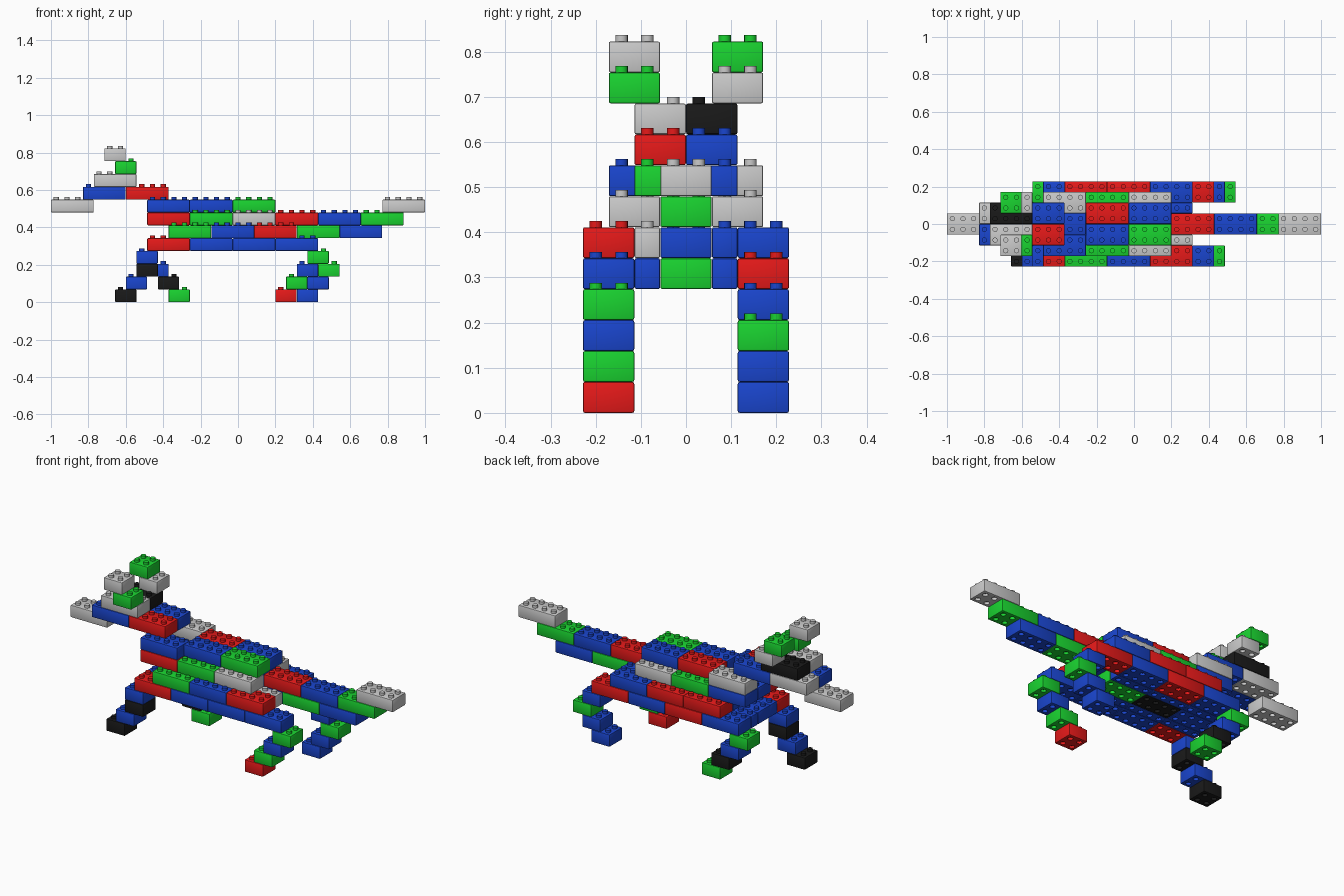
import bpy, bmesh
from math import radians
from mathutils import Matrix

if "Cube" in bpy.data.objects:
    bpy.data.objects.remove(bpy.data.objects["Cube"])

P, H = 2 / 35, 2 / 35 * 1.2          # stud pitch and brick height
STUD_R, STUD_H = 0.0138, 0.0140
COLOURS = {'red': (0.8, 0.01, 0.01, 1), 'blue': (0.01, 0.06, 0.62, 1),
           'green': (0.01, 0.66, 0.03, 1), 'black': (0.01, 0.01, 0.01, 1)}
MATS = {}
for name, rgba in COLOURS.items():
    MATS[name] = bpy.data.materials.new(name)
    MATS[name].diffuse_color = rgba


def pegs(bm, nx, ny, z, r, depth):
    for i in range(nx):
        for j in range(ny):
            bmesh.ops.create_cone(bm, cap_ends=True, segments=16, radius1=r, radius2=r, depth=depth,
                                  matrix=Matrix.Translation(((i + .5) * P, (j + .5) * P, z)))


def temp_object(bm, name):
    me = bpy.data.meshes.new(name)
    bm.to_mesh(me)
    bm.free()
    ob = bpy.data.objects.new(name, me)
    ob.hide_render = True
    bpy.context.collection.objects.link(ob)
    return ob


TEMPLATES = {}


def template(nx, ny):
    """Rounded block with sockets underneath and studs on top."""
    if (nx, ny) in TEMPLATES:
        return TEMPLATES[nx, ny]
    bm = bmesh.new()
    bmesh.ops.create_cube(bm, size=1)
    bmesh.ops.scale(bm, vec=(nx * P - .0006, ny * P - .0006, H - .0004), verts=bm.verts)
    bmesh.ops.translate(bm, vec=(nx * P / 2, ny * P / 2, H / 2), verts=bm.verts)
    bmesh.ops.bevel(bm, geom=bm.edges[:], offset=.004, segments=2, profile=.5, affect='EDGES')
    block = temp_object(bm, 'block')
    bm = bmesh.new()
    pegs(bm, nx, ny, 0, STUD_R, STUD_H * 2)
    cutter = temp_object(bm, 'socket_cutter')
    mod = block.modifiers.new('sockets', 'BOOLEAN')
    mod.operation, mod.solver, mod.object = 'DIFFERENCE', 'EXACT', cutter
    deps = bpy.context.evaluated_depsgraph_get()
    me = bpy.data.meshes.new_from_object(block.evaluated_get(deps))
    bpy.data.objects.remove(block)
    bpy.data.objects.remove(cutter)
    bm = bmesh.new()
    bm.from_mesh(me)
    pegs(bm, nx, ny, H + STUD_H / 2 - .001, STUD_R, STUD_H + .002)
    bm.to_mesh(me)
    bm.free()
    me.shade_smooth()
    me.set_sharp_from_angle(angle=radians(40))
    TEMPLATES[nx, ny] = me
    return me


def brick(name, colour, layer, i, j, nx=4, ny=2):
    me = template(nx, ny).copy()
    if colour in MATS:
        me.materials.clear()
        me.materials.append(MATS[colour])
    ob = bpy.data.objects.new(name, me)
    ob.location = (-1 + i * P, j * P, layer * H)
    bpy.context.collection.objects.link(ob)


def row(name, colours, layer, i, j, ny=2):
    for n, c in enumerate(colours.split()):
        brick(name, c, layer, i + 4 * n, j, 4, ny)


# legs: four stepped 2x2 bricks each, listed from the foot up
for name, j, steps in (
        ('front_leg_near', -4, (('black', 6), ('blue', 7), ('black', 8), ('blue', 8))),
        ('front_leg_far', 2, (('green', 11), ('black', 10), ('blue', 9), ('green', 8))),
        ('hind_leg_near', -4, (('red', 21), ('green', 22), ('blue', 23), ('green', 24))),
        ('hind_leg_far', 2, (('blue', 23), ('blue', 24), ('green', 25), ('blue', 24)))):
    for k, (c, i) in enumerate(steps):
        brick(name, c, k, i, j, 2)

# belly layer
row('belly_near', 'red blue blue blue', 4, 9, -4)
row('belly_far', 'blue red blue red', 4, 9, 2)
row('belly_core', 'blue black green', 4, 9, -1)
for j in (-2, 1):
    row('belly_strip', 'blue blue blue', 4, 9, j, 1)

# flank layer
row('flank_near', 'green blue red', 5, 11, -4)
row('flank_far', 'red red blue', 5, 11, 2)
row('flank_core', 'blue blue blue', 5, 11, -1)
row('flank_strip_near', 'blue red grey', 5, 11, -2, 1)
row('flank_strip_far', 'blue red blue', 5, 11, 1, 1)

# back layers
row('back_near', 'red green grey', 6, 9, -3)
row('back_far', 'blue green grey', 6, 9, 1)
row('back_core', 'blue blue blue', 6, 9, -1)
row('shoulder_near', 'blue', 7, 9, -3)
row('shoulder_far', 'grey', 7, 9, 1)
row('spine_near', 'blue green', 7, 13, -2)
row('spine_far', 'red blue', 7, 13, 0)

# tail
row('tail_base', 'green blue', 5, 23, -1)
row('tail_middle', 'red blue green', 6, 21, -1)
row('tail_tip', 'grey', 7, 31, -1)

# neck, head and snout
row('neck_near', 'blue red', 8, 3, -2)
row('neck_far', 'grey blue', 8, 3, 0)
row('snout', 'grey', 7, 0, -1)
row('head_near', 'grey', 9, 4, -2)
row('head_far', 'black', 9, 4, 0)

# ears
for j, low, high in ((-3, 'green', 'grey'), (1, 'grey', 'green')):
    brick('ear_base', low, 10, 6, j, 2)
    brick('ear_tip', high, 11, 5, j, 2)

for m in bpy.data.materials:
    if m.users and not m.is_grease_pencil:
        m.use_nodes = True
        m.node_tree.nodes["Principled BSDF"].inputs["Base Color"].default_value = m.diffuse_color
